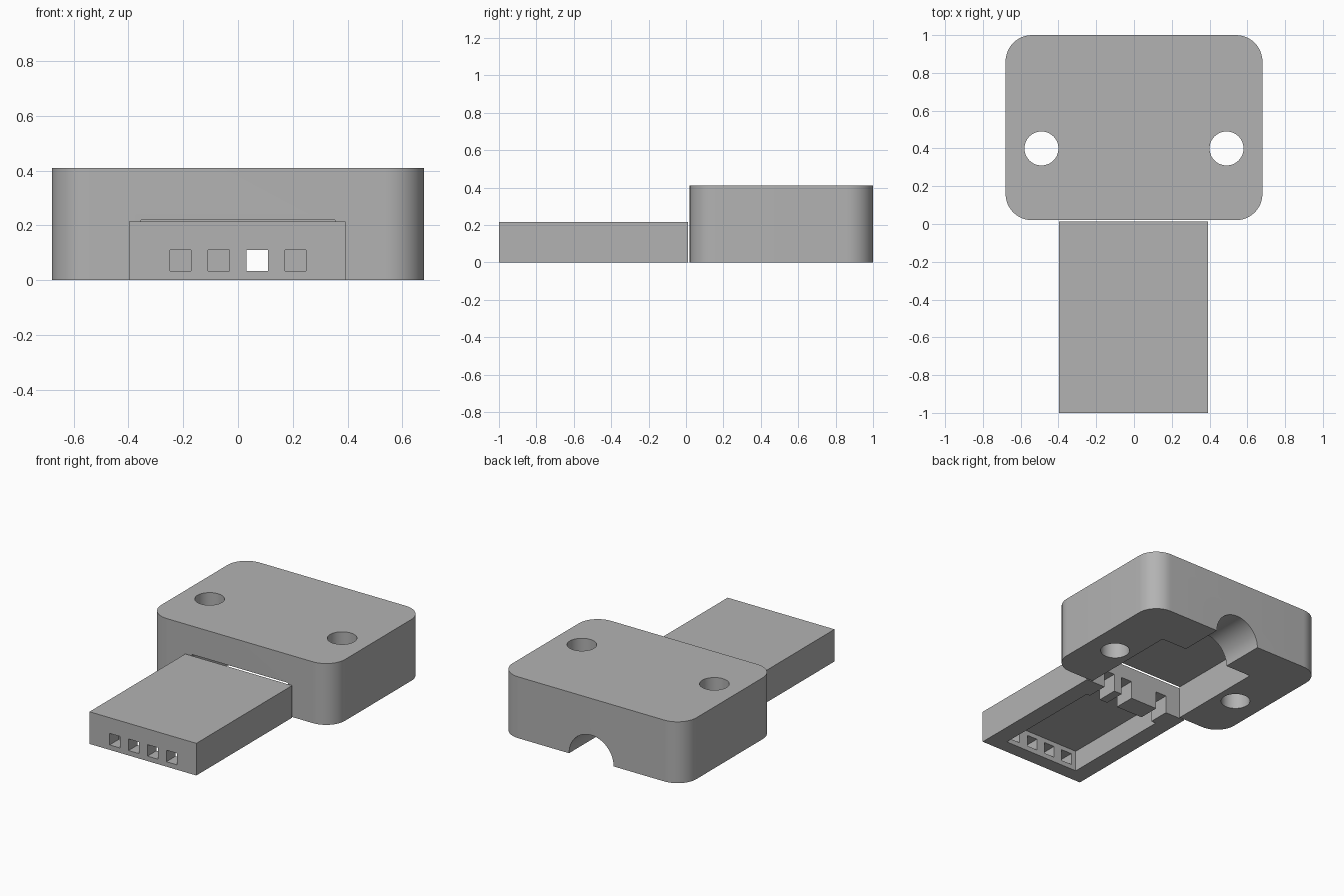
import bpy
import bmesh
import math

if "Cube" in bpy.data.objects:
    bpy.data.objects.remove(bpy.data.objects["Cube"], do_unlink=True)

# Single grey plastic
grey = bpy.data.materials.new("grey_plastic")
grey.use_nodes = True
colour = (0.45, 0.45, 0.45, 1)
grey.diffuse_color = colour
grey.node_tree.nodes["Principled BSDF"].inputs["Base Color"].default_value = colour


def prism(name, outline, z0, z1):
    """Extrude a counter-clockwise xy outline from z0 to z1."""
    bm = bmesh.new()
    face = bm.faces.new([bm.verts.new((x, y, z0)) for x, y in outline])
    top = bmesh.ops.extrude_face_region(bm, geom=[face])["geom"]
    for v in top:
        if isinstance(v, bmesh.types.BMVert):
            v.co.z = z1
    bmesh.ops.recalc_face_normals(bm, faces=bm.faces)
    mesh = bpy.data.meshes.new(name)
    bm.to_mesh(mesh)
    bm.free()
    obj = bpy.data.objects.new(name, mesh)
    bpy.context.collection.objects.link(obj)
    return obj


def box(name, x0, x1, y0, y1, z0, z1):
    return prism(name, [(x0, y0), (x1, y0), (x1, y1), (x0, y1)], z0, z1)


def arc(cx, cy, r, start, end, steps):
    angles = [math.radians(start + (end - start) * i / steps) for i in range(steps + 1)]
    return [(cx + r * math.cos(a), cy + r * math.sin(a)) for a in angles]


def cut(body, cutter):
    """Subtract the cutter from the body, then discard it."""
    mod = body.modifiers.new("cut", "BOOLEAN")
    mod.operation = "DIFFERENCE"
    mod.solver = "EXACT"
    mod.object = cutter
    bpy.context.view_layer.update()
    graph = bpy.context.evaluated_depsgraph_get()
    result = bpy.data.meshes.new_from_object(body.evaluated_get(graph))
    body.modifiers.clear()
    body.data = result
    bpy.data.objects.remove(cutter, do_unlink=True)


def finish(body):
    body.data.materials.clear()
    body.data.materials.append(grey)
    bpy.ops.object.select_all(action="DESELECT")
    body.select_set(True)
    bpy.context.view_layer.objects.active = body
    bpy.ops.object.shade_smooth_by_angle(angle=math.radians(30))


# Housing: block with rounded vertical corners
half, front, back, r = 0.68, 0.02, 1.0, 0.14
outline = []
for cx, cy, start in ((half - r, back - r, 0), (r - half, back - r, 90),
                      (r - half, front + r, 180), (half - r, front + r, 270)):
    outline += arc(cx, cy, r, start, start + 90, 12)
housing = prism("housing", outline, 0, 0.41)

# Pocket open to the front and below
cut(housing, box("pocket_cutter", -0.355, 0.355, -0.1, 0.7, -0.1, 0.22))

# Half-round cable channel through the back wall
channel = prism("channel_cutter", arc(0, 0, 0.165, 0, 360, 48)[:-1], -1.1, -0.6)
channel.rotation_euler.x = math.radians(90)
cut(housing, channel)

# Screw holes
for side in (-1, 1):
    cut(housing, prism("screw_cutter", arc(side * 0.49, 0.4, 0.09, 0, 360, 48)[:-1], -0.1, 0.6))
finish(housing)

# Plug: flat block hollowed from below
plug = box("plug", -0.398, 0.392, -1, 0.012, 0, 0.215)
cut(plug, box("recess_cutter", -0.285, 0.275, -0.905, -0.13, -0.1, 0.14))

# Four pin holes in the front wall, wire slots in the back wall
for x in (-0.21, -0.07, 0.07, 0.21):
    cut(plug, box("pin_cutter", x - 0.039, x + 0.039, -1.1, -0.8, 0.033, 0.11))
    if x != -0.07:
        cut(plug, box("wire_cutter", x - 0.04, x + 0.04, -0.2, 0.1, -0.1, 0.12))
finish(plug)
